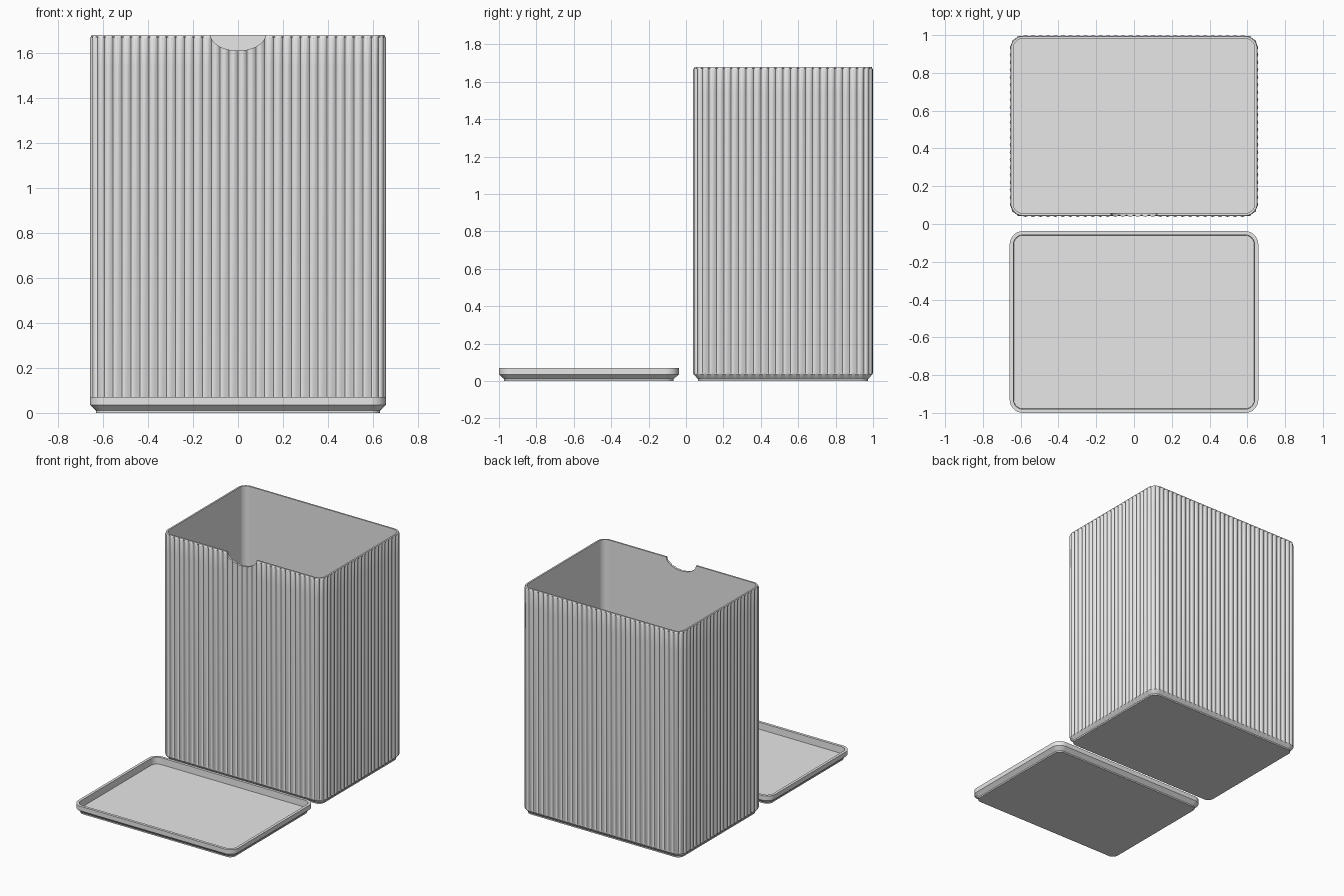
import bpy, bmesh, math
from mathutils import Vector

WIDTH, DEPTH, RADIUS = 1.316, 0.962, 0.07
RIBS, STEPS = 112, 8
RIB_DEPTH = 0.011

old = bpy.data.objects.get("Cube")
if old:
    bpy.data.objects.remove(old, do_unlink=True)

grey = bpy.data.materials.new("light grey plastic")
grey.use_nodes = True
grey.diffuse_color = (0.8, 0.8, 0.8, 1)
grey.node_tree.nodes["Principled BSDF"].inputs["Base Color"].default_value = (0.8, 0.8, 0.8, 1)


def outline():
    """Evenly spaced (point, normal) pairs round a rounded rectangle, from front centre."""
    lx, ly, arc = WIDTH - 2 * RADIUS, DEPTH - 2 * RADIUS, math.pi / 2 * RADIUS
    perimeter = 2 * (lx + ly) + 4 * arc
    count = RIBS * STEPS
    pairs = []
    for i in range(count):
        s = (i / count * perimeter + lx / 2) % perimeter
        corner, angle = Vector((-lx / 2, -ly / 2)), -math.pi / 2
        for side in (lx, ly, lx, ly):
            along = Vector((-math.sin(angle), math.cos(angle)))
            if s <= side:
                corner = corner + along * s
                break
            corner = corner + along * side
            s -= side
            if s <= arc:
                angle += s / RADIUS
                break
            s -= arc
            angle += math.pi / 2
        normal = Vector((math.cos(angle), math.sin(angle)))
        pairs.append((corner + normal * RADIUS, normal))
    return pairs


OUTLINE = outline()


def shell(name, rings, y):
    """Loft rings of (height, inset, ribbed) from the underside over the rim to the inner floor."""
    bm = bmesh.new()
    loops = []
    for z, inset, ribbed in rings:
        loop = []
        for i, (p, n) in enumerate(OUTLINE):
            groove = RIB_DEPTH * (1 - abs(math.sin(math.pi * i / STEPS))) if ribbed else 0
            q = p - n * (inset + groove)
            loop.append(bm.verts.new((q.x, q.y + y, z)))
        loops.append(loop)
    for a, b in zip(loops, loops[1:]):
        for i in range(len(a)):
            j = (i + 1) % len(a)
            bm.faces.new((a[i], a[j], b[j], b[i]))
    bm.faces.new(loops[0][::-1])
    bm.faces.new(loops[-1])
    bmesh.ops.recalc_face_normals(bm, faces=bm.faces)
    mesh = bpy.data.meshes.new(name)
    bm.to_mesh(mesh)
    bm.free()
    mesh.materials.append(grey)
    obj = bpy.data.objects.new(name, mesh)
    bpy.context.collection.objects.link(obj)
    return obj


def select(obj):
    bpy.ops.object.select_all(action="DESELECT")
    obj.select_set(True)
    bpy.context.view_layer.objects.active = obj


# Tall ribbed bin with a smooth foot and rim
box = shell("ribbed_box", [
    (0, 0.026, False), (0.01, 0.026, False), (0.035, 0.004, False),
    (0.043, 0, True), (1.54, 0, True), (1.667, 0, True),
    (1.673, 0.005, False), (1.68, 0.007, False),
    (1.68, 0.019, False), (0.02, 0.019, False)], 1 - DEPTH / 2)

# Shallow tray-shaped lid lying in front
lid = shell("lid", [
    (0, 0.028, False), (0.01, 0.028, False), (0.036, 0, False),
    (0.07, 0, False), (0.07, 0.02, False), (0.02, 0.022, False)], DEPTH / 2 - 1)

# Finger notch cut through the front rim
bpy.ops.mesh.primitive_cylinder_add(vertices=48, radius=1, depth=0.2,
                                    location=(0, 1 - DEPTH, 1.682),
                                    rotation=(math.pi / 2, 0, 0))
cutter = bpy.context.object
cutter.name = "notch_cutter"
cutter.scale = (0.122, 0.072, 1)
cutter.hide_render = True
cutter.data.materials.append(grey)
select(box)
cut = box.modifiers.new("finger_notch", "BOOLEAN")
cut.operation = "DIFFERENCE"
cut.solver = "EXACT"
cut.object = cutter
bpy.ops.object.modifier_apply(modifier=cut.name)
bpy.data.objects.remove(cutter, do_unlink=True)

for part in (box, lid):
    select(part)
    bpy.ops.object.shade_smooth_by_angle(angle=math.radians(30))
